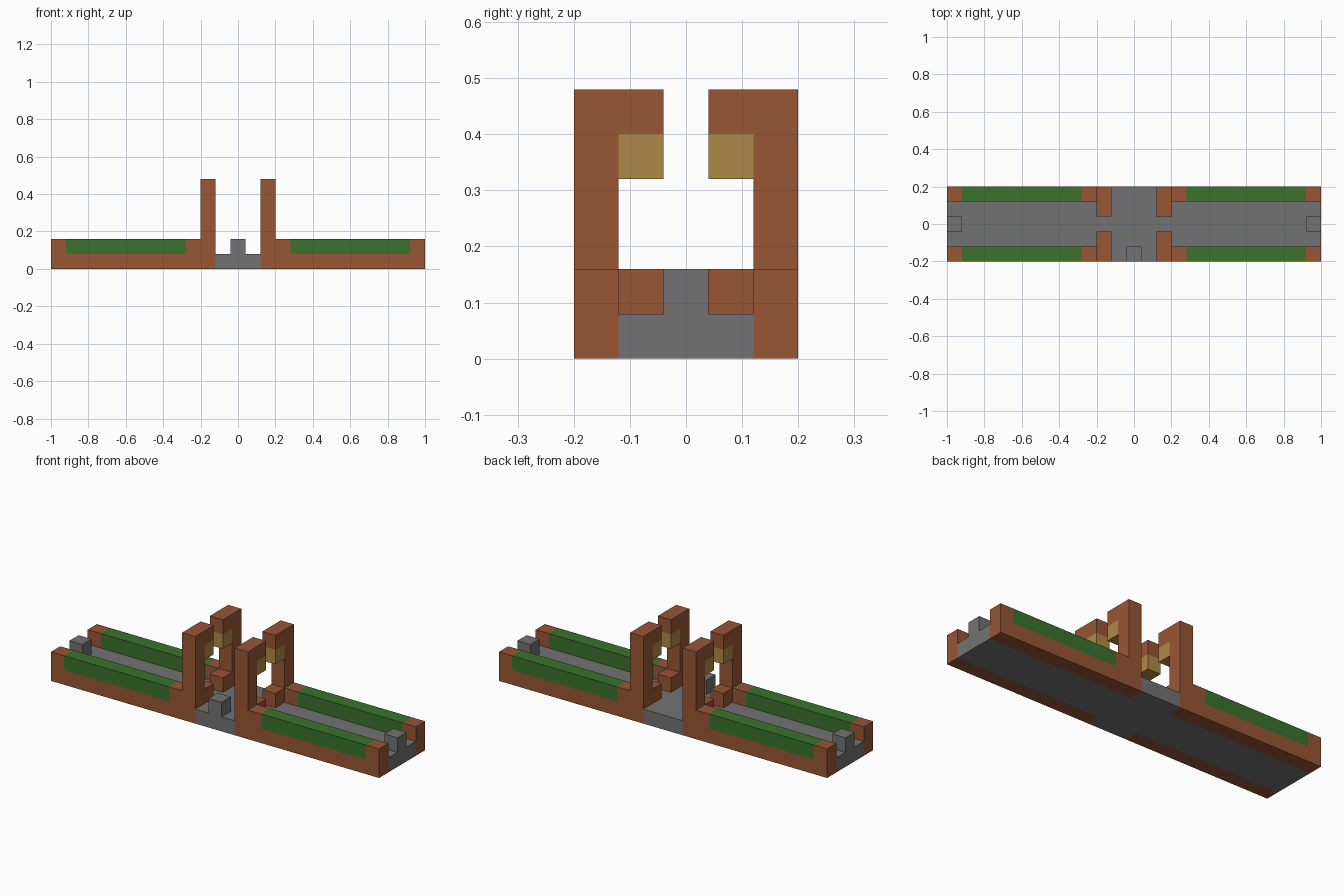
import bpy
import bmesh

default = bpy.data.objects.get("Cube")
if default:
    bpy.data.objects.remove(default, do_unlink=True)

U = 0.08  # one block


def material(name, rgb):
    m = bpy.data.materials.new(name)
    m.use_nodes = True
    m.diffuse_color = (*rgb, 1)
    m.node_tree.nodes["Principled BSDF"].inputs["Base Color"].default_value = (*rgb, 1)
    return m


brick = material("brick_brown", (0.314, 0.093, 0.036))
stone = material("stone_grey", (0.171, 0.171, 0.171))
hedge = material("hedge_green", (0.042, 0.171, 0.026))
lamp = material("lamp_gold", (0.434, 0.25, 0.061))


def prism(name, outline, y0, y1, mats, flip=False):
    """Extrude an x-z outline (in blocks) from y0 to y1."""
    bm = bmesh.new()
    face = bm.faces.new([bm.verts.new((x * U, y0 * U, z * U)) for x, z in outline])
    ext = bmesh.ops.extrude_face_region(bm, geom=[face])
    verts = [v for v in ext["geom"] if isinstance(v, bmesh.types.BMVert)]
    bmesh.ops.translate(bm, verts=verts, vec=(0, (y1 - y0) * U, 0))
    bmesh.ops.recalc_face_normals(bm, faces=bm.faces[:])
    mesh = bpy.data.meshes.new(name)
    bm.to_mesh(mesh)
    bm.free()
    mesh.materials.append(mats)
    obj = bpy.data.objects.new(name, mesh)
    bpy.context.collection.objects.link(obj)
    return obj


def box(name, x0, x1, y0, y1, z0, z1, mat):
    return prism(name, [(x0, z0), (x1, z0), (x1, z1), (x0, z1)], y0, y1, mat)


def mirror(obj, x=True, y=True):
    mod = obj.modifiers.new("Mirror", "MIRROR")
    mod.use_axis = (x, y, False)
    mod.use_mirror_merge = False
    return obj


# Walkway: long strip with a crossing in the middle
box("walkway", -12.5, 12.5, -1.5, 1.5, 0, 1, stone)
mirror(box("crossing_edge", -1.5, 1.5, 1.5, 2.5, 0, 1, stone), x=False)

# Stone posts at both ends and at the front
mirror(box("end_post", 11.5, 12.5, -0.5, 0.5, 1, 2, stone), y=False)
box("front_post", -0.5, 0.5, -2.5, -1.5, 1, 2, stone)

# Planter wall with gate pillar and raised end, in one stepped profile
wall = [(1.5, 0), (12.5, 0), (12.5, 2), (11.5, 2), (11.5, 1),
        (3.5, 1), (3.5, 2), (2.5, 2), (2.5, 6), (1.5, 6)]
mirror(prism("planter_wall", wall, 1.5, 2.5, brick))
mirror(box("hedge", 3.5, 11.5, 1.5, 2.5, 1, 2, hedge))

# Gate details: low block, top arm and hanging lamp
mirror(box("gate_block", 1.5, 2.5, 0.5, 1.5, 1, 2, brick))
mirror(box("gate_arm", 1.5, 2.5, 0.5, 1.5, 5, 6, brick))
mirror(box("hanging_lamp", 1.5, 2.5, 0.5, 1.5, 4, 5, lamp))
